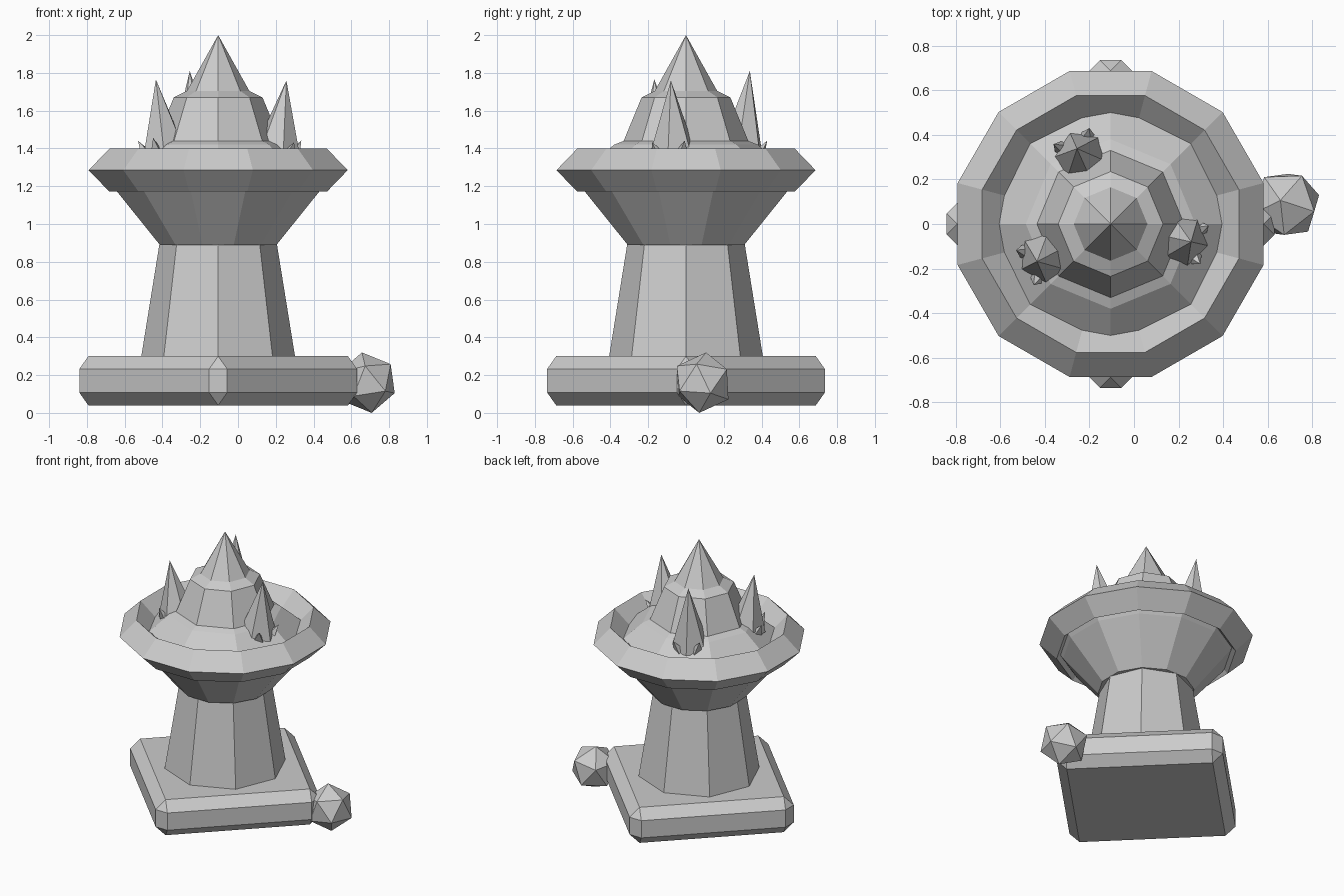
import bpy, bmesh, math, random
from mathutils import Vector, Matrix

cube = bpy.data.objects.get("Cube")
if cube:
    bpy.data.objects.remove(cube, do_unlink=True)

random.seed(4)
CX = -0.105  # axis of the tower

stone = bpy.data.materials.new("stone_grey")
stone.use_nodes = True
GREY = (0.6, 0.6, 0.6, 1)
stone.diffuse_color = GREY
stone.node_tree.nodes["Principled BSDF"].inputs["Base Color"].default_value = GREY


def finish(name, bm, loc=(CX, 0, 0)):
    bmesh.ops.recalc_face_normals(bm, faces=bm.faces)
    me = bpy.data.meshes.new(name)
    bm.to_mesh(me)
    bm.free()
    me.materials.append(stone)
    ob = bpy.data.objects.new(name, me)
    ob.location = loc
    bpy.context.collection.objects.link(ob)
    return ob


def lathe(name, profile, sides, turn=0.0, closed=False):
    """Faceted solid of revolution from (radius, height) points."""
    bm = bmesh.new()
    rings = []
    for r, z in profile:
        if r == 0:
            rings.append([bm.verts.new((0, 0, z))] * sides)
            continue
        angles = [turn + math.tau * i / sides for i in range(sides)]
        rings.append([bm.verts.new((r * math.cos(a), r * math.sin(a), z)) for a in angles])
    pairs = list(zip(rings, rings[1:]))
    if closed:
        pairs.append((rings[-1], rings[0]))
    else:
        bm.faces.new(rings[0])
        if profile[-1][0]:
            bm.faces.new(rings[-1])
    for lo, hi in pairs:
        for i in range(sides):
            j = (i + 1) % sides
            bm.faces.new(list(dict.fromkeys((lo[i], lo[j], hi[j], hi[i]))))
    return finish(name, bm)


# Chamfered square base, corner towards the front
bm = bmesh.new()
bmesh.ops.create_cube(bm, size=1)
bmesh.ops.scale(bm, vec=(1.106, 1.106, 0.26), verts=bm.verts)
bmesh.ops.bevel(bm, geom=bm.edges[:], offset=0.067, segments=1, affect='EDGES')
base = finish("base_slab", bm, (CX, 0, 0.17))
base.rotation_euler.z = math.pi / 4

# Tower and bowl
lathe("column", [(0.41, 0.28), (0.31, 0.9)], 8)
lathe("bowl", [(0.32, 0.89), (0.553, 1.17), (0.6, 1.24)], 12, math.pi / 12)
R, r, z = 0.596, 0.114, 1.285
lathe("bowl_rim", [(R + r, z), (R, z + r), (R - r, z), (R, z - r)], 12, math.pi / 12, True)

# Stepped mound with a pointed tip
lathe("mound", [(0.56, 1.27), (0.38, 1.42), (0.33, 1.44), (0.235, 1.67), (0.165, 1.705), (0, 2)], 8)


def spike(bm, foot, tip, radius, sides):
    ring = []
    for i in range(sides):
        a = math.tau * i / sides
        ring.append(bm.verts.new(foot + radius * Vector((math.cos(a), math.sin(a), 0))))
    top = bm.verts.new(tip)
    bm.faces.new(ring)
    for i in range(sides):
        bm.faces.new((ring[i], ring[(i + 1) % sides], top))


# Three outward-leaning spikes, each with small shards at its foot
for name, angle, height in (("left", -12.5, 1.76), ("back", 114, 1.81), ("right", 207, 1.765)):
    bm = bmesh.new()
    foot = Vector((0.31, 0, 1.35))
    spike(bm, foot, Vector((0.37, 0, height)), 0.135, 6)
    for i in range(5):
        a = math.tau * (i + 0.5) / 5
        out = Vector((math.cos(a), math.sin(a), 0))
        tip = foot + out * 0.15 + Vector((0, 0, random.uniform(0.08, 0.13)))
        spike(bm, foot + out * 0.085, tip, 0.05, 4)
    bmesh.ops.rotate(bm, verts=bm.verts, matrix=Matrix.Rotation(math.radians(angle), 3, 'Z'))
    finish(name + "_spike", bm)

# Faceted boulder beside the left corner of the base
bm = bmesh.new()
bmesh.ops.create_icosphere(bm, subdivisions=1, radius=0.163)
pole = Vector((0.905, 0.255, -0.339)).normalized()
side = Vector((0.578, 0.754, 0.317))
side = (side - pole * side.dot(pole)).normalized()
ring_vert = max((v for v in bm.verts if 0 < v.co.z < 0.1), key=lambda v: v.co.x).co
flat = Vector((ring_vert.x, ring_vert.y, 0)).normalized()
target = Matrix((side, pole.cross(side), pole)).transposed()
source = Matrix((flat, Vector((0, 0, 1)).cross(flat), (0, 0, 1)))
bmesh.ops.rotate(bm, verts=bm.verts, matrix=target @ source)
finish("boulder", bm, (0.682, 0.088, 0.16))
